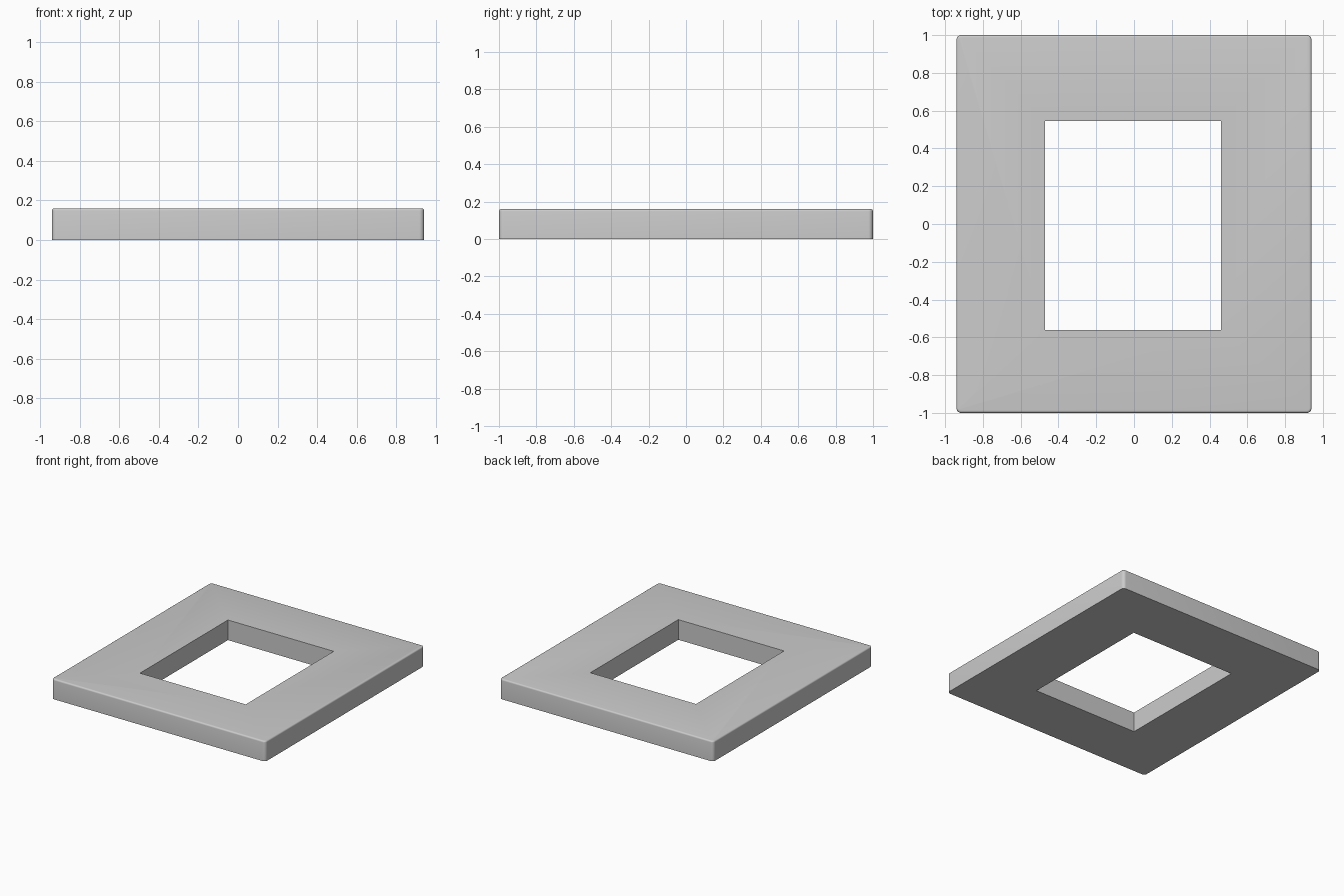
import bpy, bmesh
from math import radians

if "Cube" in bpy.data.objects:
    bpy.data.objects.remove(bpy.data.objects["Cube"])


def box(name, lo, hi):
    """Axis-aligned box between two corners."""
    bm = bmesh.new()
    bmesh.ops.create_cube(bm, size=1)
    for v in bm.verts:
        v.co = [(a + b) / 2 + c * (b - a) for a, b, c in zip(lo, hi, v.co)]
    mesh = bpy.data.meshes.new(name)
    bm.to_mesh(mesh)
    bm.free()
    obj = bpy.data.objects.new(name, mesh)
    bpy.context.collection.objects.link(obj)
    return obj


def round_edges(obj, pick, radius, segments):
    """Bevel every edge whose two vertices satisfy pick."""
    bm = bmesh.new()
    bm.from_mesh(obj.data)
    edges = [e for e in bm.edges if pick(*e.verts)]
    bmesh.ops.bevel(bm, geom=edges, offset=radius, offset_type='OFFSET',
                    segments=segments, profile=0.5, affect='EDGES')
    bm.to_mesh(obj.data)
    bm.free()


HEIGHT = 0.16

# Plate: rounded upright corners, then a fine fillet round the top rim
frame = box("frame_plate", (-0.94, -1, 0), (0.94, 1, HEIGHT))
round_edges(frame, lambda a, b: abs(a.co.z - b.co.z) > 0.1, 0.025, 6)
round_edges(frame, lambda a, b: min(a.co.z, b.co.z) > HEIGHT - 0.001, 0.012, 4)

# Slightly off-centre rectangular opening
cutter = box("opening_cutter", (-0.47, -0.56, -0.1), (0.46, 0.545, HEIGHT + 0.1))
cutter.hide_render = True
cut = frame.modifiers.new("opening", 'BOOLEAN')
cut.operation = 'DIFFERENCE'
cut.solver = 'EXACT'
cut.object = cutter

bpy.context.view_layer.objects.active = frame
frame.select_set(True)
bpy.ops.object.modifier_apply(modifier=cut.name)
bpy.data.objects.remove(cutter)

# Smooth fillets, crisp opening and base
bpy.ops.object.shade_smooth_by_angle(angle=radians(35))
